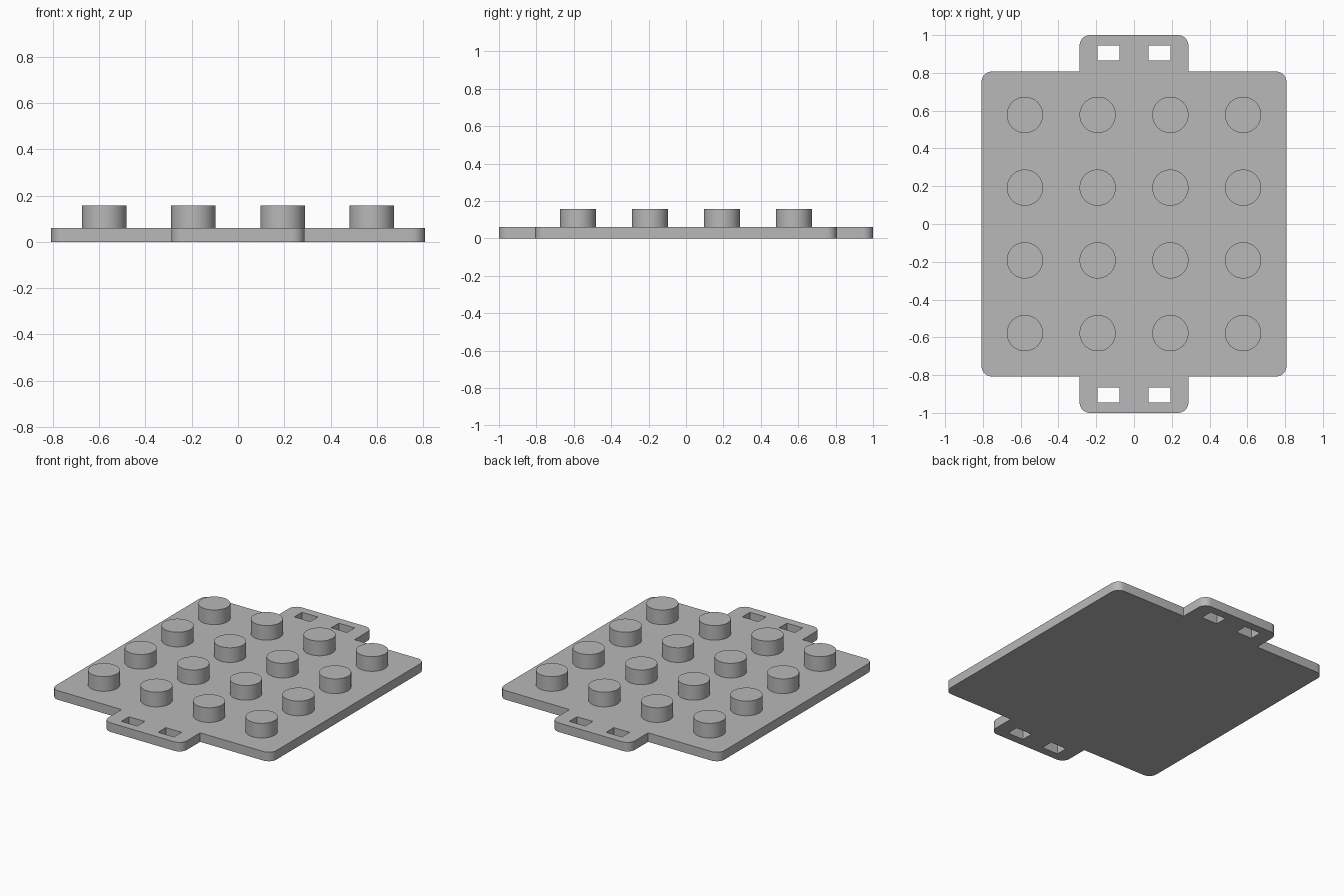
import bpy, bmesh
from math import sin, cos, pi, radians

cube = bpy.data.objects.get("Cube")
if cube:
    bpy.data.objects.remove(cube, do_unlink=True)

HALF, TAB, END = 0.807, 0.288, 1.0   # plate half width, tab half width, tab end
ROUND, THICK = 0.055, 0.06           # corner radius, plate thickness
STUD_R, STUD_TOP, PITCH = 0.096, 0.157, 0.385

grey = bpy.data.materials.new("light grey plastic")
grey.use_nodes = True
colour = (0.48, 0.48, 0.48, 1)
grey.diffuse_color = colour
grey.node_tree.nodes["Principled BSDF"].inputs["Base Color"].default_value = colour


def corner(x, y, steps=8):
    """Rounded corner whose outer point is (x, y)."""
    return [(x - ROUND + ROUND * cos(i * pi / 2 / steps),
             y - ROUND + ROUND * sin(i * pi / 2 / steps)) for i in range(steps + 1)]


def finish(obj):
    bpy.ops.object.select_all(action='DESELECT')
    obj.select_set(True)
    bpy.context.view_layer.objects.active = obj
    bpy.ops.object.shade_smooth_by_angle(angle=radians(35))


# Outline: one quarter, mirrored, then turned half way round
quarter = corner(HALF, HALF) + [(TAB, HALF)] + corner(TAB, END)
half = quarter + [(-x, y) for x, y in reversed(quarter)]
outline = half + [(-x, -y) for x, y in half]

# Slots through both tabs
loops = [outline]
for sx in (-1, 1):
    for sy in (-1, 1):
        cx, cy = sx * 0.135, sy * 0.905
        loops.append([(cx + a * 0.058, cy + b * 0.04)
                      for a, b in ((-1, -1), (1, -1), (1, 1), (-1, 1))])

# Base plate: filled profile with holes, extruded
curve = bpy.data.curves.new("plate_profile", 'CURVE')
curve.dimensions = '2D'
curve.fill_mode = 'BOTH'
curve.extrude = THICK / 2
for loop in loops:
    spline = curve.splines.new('POLY')
    spline.points.add(len(loop) - 1)
    for point, (x, y) in zip(spline.points, loop):
        point.co = (x, y, 0, 1)
    spline.use_cyclic_u = True
profile = bpy.data.objects.new("plate_profile", curve)
bpy.context.collection.objects.link(profile)
bpy.context.view_layer.update()
mesh = bpy.data.meshes.new_from_object(
    profile.evaluated_get(bpy.context.evaluated_depsgraph_get()))
bpy.data.objects.remove(profile, do_unlink=True)

bm = bmesh.new()
bm.from_mesh(mesh)
bmesh.ops.remove_doubles(bm, verts=bm.verts, dist=0.0005)
bmesh.ops.translate(bm, verts=bm.verts, vec=(0, 0, THICK / 2))
bmesh.ops.recalc_face_normals(bm, faces=bm.faces)
bm.to_mesh(mesh)
bm.free()
mesh.materials.clear()
mesh.materials.append(grey)
plate = bpy.data.objects.new("base_plate", mesh)
bpy.context.collection.objects.link(plate)
finish(plate)

# Studs: four by four grid sharing one mesh
stud_mesh = bpy.data.meshes.new("stud")
bm = bmesh.new()
bmesh.ops.create_cone(bm, cap_ends=True, segments=48, radius1=STUD_R,
                      radius2=STUD_R, depth=STUD_TOP - THICK / 2)
bm.to_mesh(stud_mesh)
bm.free()
stud_mesh.materials.append(grey)
for row in range(4):
    for col in range(4):
        stud = bpy.data.objects.new(f"stud_{row + 1}_{col + 1}", stud_mesh)
        stud.location = ((col - 1.5) * PITCH, (row - 1.5) * PITCH,
                         (STUD_TOP + THICK / 2) / 2)
        bpy.context.collection.objects.link(stud)
finish(stud)
